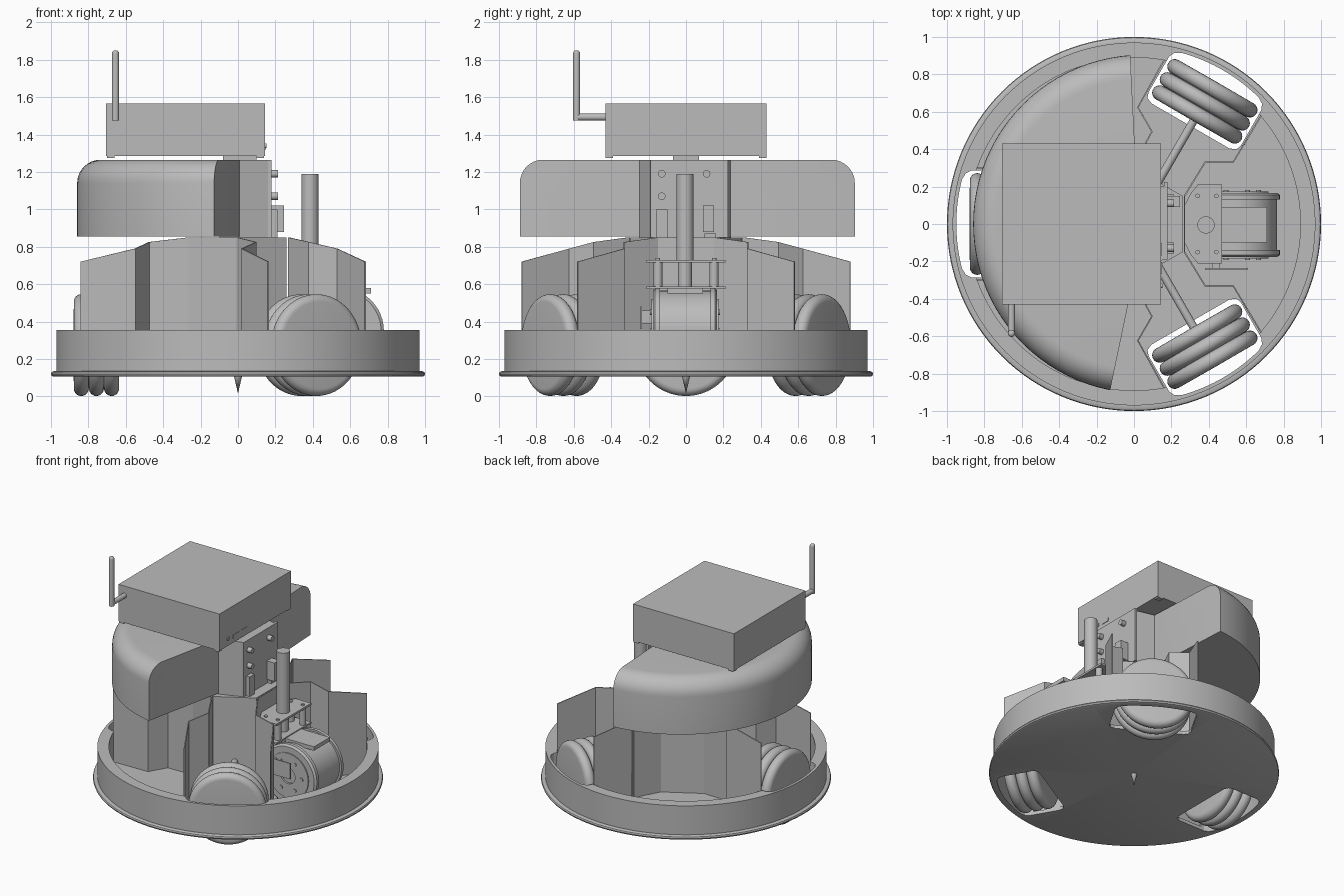
import bpy, bmesh
from math import radians, pi, sin, cos
from mathutils import Vector, Matrix

if "Cube" in bpy.data.objects:
    bpy.data.objects.remove(bpy.data.objects["Cube"])

grey = bpy.data.materials.new("plain_grey")
grey.use_nodes = True
COLOR = (0.5, 0.5, 0.5, 1)
grey.diffuse_color = COLOR
grey.node_tree.nodes["Principled BSDF"].inputs["Base Color"].default_value = COLOR


def finish(name, bm, turn=0, smooth=True):
    """Turn a bmesh into an object, rotated about z."""
    bmesh.ops.recalc_face_normals(bm, faces=bm.faces)
    bm.transform(Matrix.Rotation(radians(turn), 4, 'Z'))
    me = bpy.data.meshes.new(name)
    bm.to_mesh(me)
    bm.free()
    ob = bpy.data.objects.new(name, me)
    bpy.context.collection.objects.link(ob)
    me.materials.append(grey)
    if smooth:
        bpy.ops.object.select_all(action='DESELECT')
        ob.select_set(True)
        bpy.context.view_layer.objects.active = ob
        bpy.ops.object.shade_smooth_by_angle(angle=radians(35))
    return ob


def box(name, x, y, z, turn=0):
    bm = bmesh.new()
    bmesh.ops.create_cube(bm, size=1)
    for v in bm.verts:
        v.co = [a + (b - a) * (c + 0.5) for (a, b), c in zip((x, y, z), v.co)]
    return finish(name, bm, turn, False)


def rod(name, a, b, r, turn=0, seg=24, r2=None, round_end=0):
    a, b = Vector(a), Vector(b)
    bm = bmesh.new()
    bmesh.ops.create_cone(bm, cap_ends=True, segments=seg, radius1=r,
                          radius2=r if r2 is None else r2, depth=(b - a).length)
    if round_end:
        caps = [e for e in bm.edges if e.verts[0].co.z > 0 and e.verts[1].co.z > 0]
        bmesh.ops.bevel(bm, geom=caps, offset=round_end, segments=8, profile=0.5, affect='EDGES')
    rot = (b - a).to_track_quat('Z', 'Y').to_matrix().to_4x4()
    bm.transform(Matrix.Translation((a + b) / 2) @ rot)
    return finish(name, bm, turn)


def lathe(name, profile, steps=96, place=Matrix(), turn=0):
    """Spin a closed or axis-ended (r, z) profile about z."""
    bm = bmesh.new()
    vs = [bm.verts.new((r, 0, z)) for r, z in profile]
    edges = [bm.edges.new((vs[i], vs[(i + 1) % len(vs)])) for i in range(len(vs))]
    bmesh.ops.spin(bm, geom=vs + edges, cent=(0, 0, 0), axis=(0, 0, 1), angle=2 * pi, steps=steps)
    bmesh.ops.remove_doubles(bm, verts=bm.verts, dist=1e-5)
    bm.transform(place)
    return finish(name, bm, turn)


def prism(name, outline, z0, z1, turn=0):
    bm = bmesh.new()
    f = bm.faces.new([bm.verts.new((x, y, z0)) for x, y in outline])
    up = bmesh.ops.extrude_face_region(bm, geom=[f])["geom"]
    bmesh.ops.translate(bm, vec=(0, 0, z1 - z0),
                        verts=[g for g in up if isinstance(g, bmesh.types.BMVert)])
    return finish(name, bm, turn, False)


def mirrored(half):
    return half + [(x, -y) for x, y in reversed(half)]


# Round tray: floor, rounded bumper lip and thick wall, with three wheel openings
tray = lathe("base_tray", [(0, .105), (.985, .105), (.996, .11), (1, .12), (.996, .13),
                           (.985, .135), (.97, .135), (.97, .355), (.89, .355),
                           (.89, .13), (0, .13)], 128)
outer = [(.95 * cos(radians(a)), .95 * sin(radians(a))) for a in (0.5, 3, 6, 9, 12, 14.5)]
opening = mirrored(outer + [(.9, .27), (.87, .285), (.65, .285), (.62, .275), (.605, .24)])
cutters = []
for turn in (60, 180, 300):
    c = prism("opening_cutter", opening, 0, 1, turn)
    c.hide_render = True
    m = tray.modifiers.new("opening", 'BOOLEAN')
    m.operation, m.object, m.solver = 'DIFFERENCE', c, 'EXACT'
    cutters.append(c)
bpy.context.view_layer.update()
cut = tray.evaluated_get(bpy.context.evaluated_depsgraph_get())
tray.data = bpy.data.meshes.new_from_object(cut)
tray.modifiers.clear()
for c in cutters:
    bpy.data.objects.remove(c)

# Triple roller wheels on radial axles
arc = [radians(a) for a in range(-90, 91, 15)]
tire = [(0, -.122)]
for k in (-1, 0, 1):
    tire += [(.232 + .04 * cos(a), k * .081 + .04 * sin(a)) for a in arc]
tire += [(0, .122)]
axis_x = Matrix.Translation((.757, 0, .274)) @ Matrix.Rotation(pi / 2, 4, 'Y')
for name, turn in (("left", 60), ("back", 180), ("right", 300)):
    lathe(name + "_wheel", tire, 64, axis_x, turn)
    rod(name + "_axle", (.2, 0, .36), (.66, 0, .36), .022, turn)

# Folded sheet walls between the wheel wells, sloping down outward
fold = [(.68, .58, .72), (.53, .33, .79), (.38, .33, .825), (.27, .15, .85)]
fold += [(x, -y, z) for x, y, z in reversed(fold)]
for i, turn in enumerate((0, 120, 240)):
    bm = bmesh.new()
    rows = [(bm.verts.new((x, y, .13)), bm.verts.new((x, y, z))) for x, y, z in fold]
    for (a, b), (c, d) in zip(rows, rows[1:]):
        bm.faces.new((a, c, d, b))
    wall = finish("folded_wall_%d" % (i + 1), bm, turn, False)
    s = wall.modifiers.new("sheet", 'SOLIDIFY')
    s.thickness, s.offset = .008, 0

# Central column
hexagon = [(.3 * cos(radians(a)), .3 * sin(radians(a))) for k in (0, 120, 240) for a in (k - 30, k + 30)]
prism("central_column", hexagon, .13, .85)

# Half-round shell with a soft top edge, trimmed by two upright planes
bm = bmesh.new()
bmesh.ops.create_cone(bm, cap_ends=True, segments=96, radius1=.905, radius2=.905, depth=.41)
bmesh.ops.bevel(bm, geom=[e for e in bm.edges if min(v.co.z for v in e.verts) > 0],
                offset=.125, segments=8, profile=.5, affect='EDGES')
bm.transform(Matrix.Translation((.045, 0, 1.06)))
for point, normal in (((-.02, .9, 0), (1, .05, 0)), ((-.13, -.9, 0), (1, -.21, 0))):
    res = bmesh.ops.bisect_plane(bm, geom=bm.verts[:] + bm.edges[:] + bm.faces[:],
                                 plane_co=point, plane_no=normal, clear_outer=True)
    bmesh.ops.edgeloop_fill(bm, edges=[g for g in res["geom_cut"] if isinstance(g, bmesh.types.BMEdge)])
finish("half_round_shell", bm)

# Upper mounting block with face plate, screws and switch
prism("mounting_block", [(-.1, .24), (.0, .24), (.16, .2), (.16, -.19), (.0, -.25), (-.1, -.25)], .85, 1.265)
box("face_plate", (.16, .18), (-.19, .225), (.85, 1.265))
for y, z in ((-.13, 1.19), (-.13, 1.07), (.11, 1.19)):
    rod("plate_screw", (.18, y, z), (.215, y, z), .02)
box("switch_box", (.18, .245), (.09, .15), (.88, 1.02))
for y in (-.13, .13):
    box("side_rail", (.18, .21), (y - .03, y + .03), (.85, .87) if y > 0 else (.85, 1.0))
box("riser_pad", (-.08, .1), (-.07, .07), (1.26, 1.29))

# Equipment case, feet and ports
box("equipment_case", (-.705, .145), (-.43, .43), (1.285, 1.565))
for x in (-.68, .12):
    for y in (-.41, .41):
        box("case_foot", (x - .02, x + .02), (y - .02, y + .02), (1.275, 1.29))
for y in (-.235, -.135):
    box("case_port", (.143, .149), (y - .033, y + .033), (1.32, 1.345))
rod("case_button", (.14, -.33, 1.34), (.152, -.33, 1.34), .012)

# Bent antenna
rod("antenna_arm", (-.655, -.43, 1.493), (-.655, -.585, 1.493), .019)
rod("antenna_mast", (-.655, -.585, 1.475), (-.655, -.585, 1.85), .019, round_end=.017)

# Front post on two spaced plates
plate = mirrored([(.47, .21), (.34, .21), (.3, .16), (.27, .1)])
prism("upper_plate", plate, .715, .73)
prism("lower_plate", plate, .575, .587)
rod("front_post", (.385, -.005, .73), (.385, -.005, 1.19), .046)
rod("post_socket", (.385, -.005, .587), (.385, -.005, .715), .038)
for x in (.34, .44):
    for y in (-.15, .15):
        rod("plate_spacer", (x, y, .58), (x, y, .72), .024)
        rod("spacer_screw", (x, y, .725), (x, y, .74), .012)

# Drum motor with ringed end flanges
axis_y = Matrix.Translation((.55, -.005, .35)) @ Matrix.Rotation(pi / 2, 4, 'X')
half = [(0, .165), (.06, .165), (.06, .18), (.17, .18), (.17, .172), (.215, .172), (.23, .16),
        (.23, .135), (.215, .135), (.215, .1)]
lathe("drum_motor", half + [(r, -z) for r, z in reversed(half)], 48, axis_y)
for k in range(6):
    x, z = .55 + .115 * cos(k * pi / 3), .35 + .115 * sin(k * pi / 3)
    for y, d in ((-.18, -.012), (.17, .012)):
        rod("flange_bolt", (x, y, z), (x, y + d, z), .014, seg=12)
box("motor_cover", (.47, .71), (-.1, .09), (.55, .58))
box("motor_stand", (.47, .63), (-.12, .11), (.13, .2))
for y in (-.155, .145):
    box("motor_hanger", (.36, .47), (y - .012, y + .012), (.3, .58))
box("sensor_board", (.38, .61), (-.243, -.235), (.36, .48))
box("sensor_bracket", (.42, .46), (-.236, -.16), (.39, .46))

# Centre contact spike under the floor
rod("contact_spike", (0, 0, .11), (0, 0, .015), .022, r2=0)
